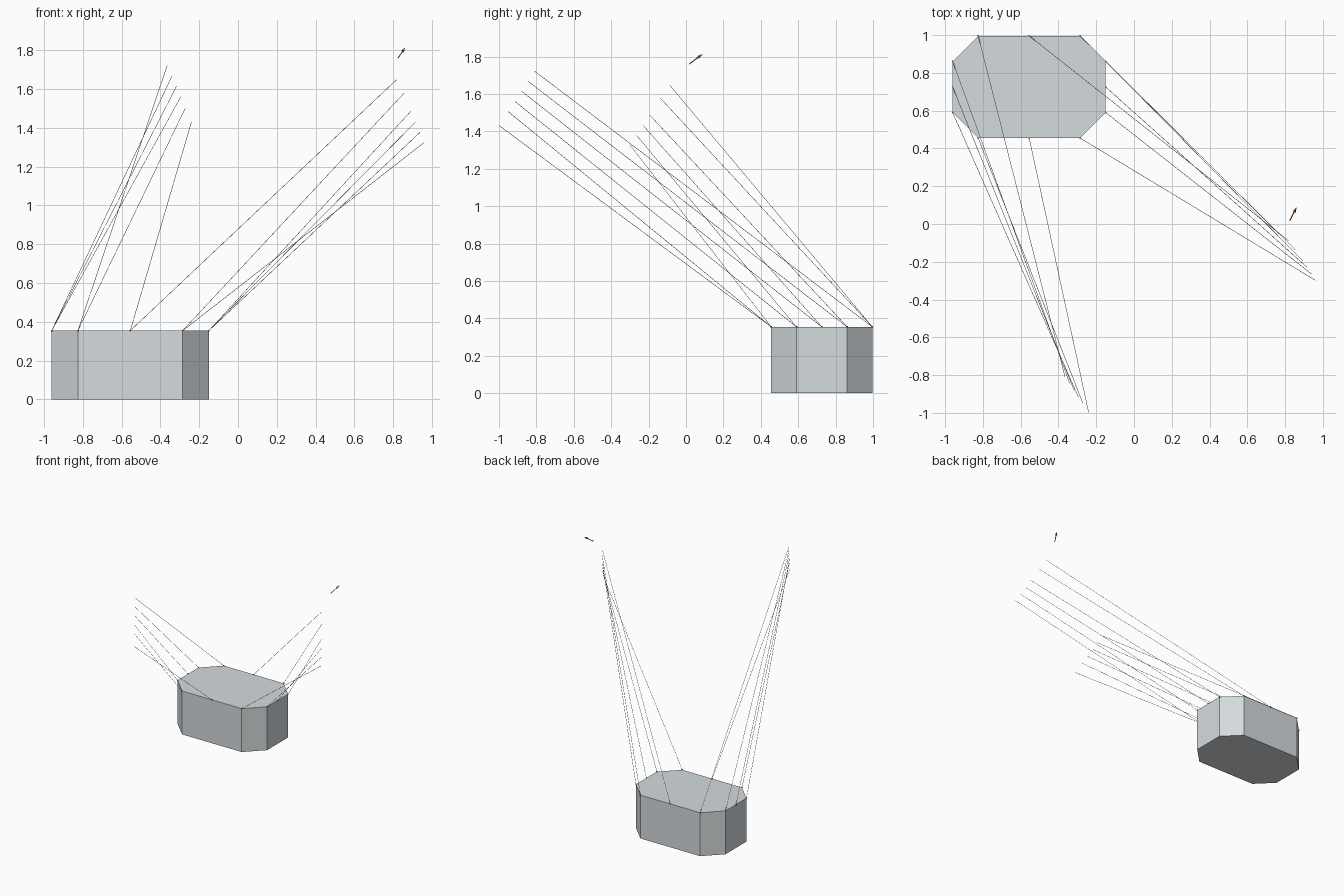
import bpy, bmesh
from mathutils import Vector

if "Cube" in bpy.data.objects:
    bpy.data.objects.remove(bpy.data.objects["Cube"])


def material(name, rgb):
    m = bpy.data.materials.new(name)
    m.diffuse_color = (*rgb, 1)
    m.use_nodes = True
    m.node_tree.nodes["Principled BSDF"].inputs["Base Color"].default_value = m.diffuse_color
    return m


GREY = material("pale grey", (0.665, 0.71, 0.73))
ROPE = material("rope grey", (0.60, 0.60, 0.58))
WOOD = material("golden brown", (0.50, 0.23, 0.05))


def make_object(name, bm, mat):
    bmesh.ops.recalc_face_normals(bm, faces=bm.faces)
    me = bpy.data.meshes.new(name)
    bm.to_mesh(me)
    bm.free()
    me.materials.append(mat)
    ob = bpy.data.objects.new(name, me)
    bpy.context.collection.objects.link(ob)
    return ob


def rod(bm, a, b, r1, r2, sides=4):
    """Straight tapered rod between two points."""
    a, b = Vector(a), Vector(b)
    d = b - a
    verts = bmesh.ops.create_cone(bm, cap_ends=True, segments=sides, radius1=r1,
                                  radius2=r2, depth=d.length)["verts"]
    rot = d.to_track_quat('Z', 'Y')
    for v in verts:
        v.co = rot @ v.co + (a + b) / 2


# Octagonal block
X0, X1, Y0, Y1, H, C = -0.96, -0.15, 0.455, 0.996, 0.355, 0.135
XM, YM = (X0 + X1) / 2, (Y0 + Y1) / 2
outline = [(X0 + C, Y0), (X1 - C, Y0), (X1, Y0 + C), (X1, Y1 - C),
           (X1 - C, Y1), (X0 + C, Y1), (X0, Y1 - C), (X0, Y0 + C)]
bm = bmesh.new()
base = bm.faces.new([bm.verts.new((x, y, 0)) for x, y in outline])
top = bmesh.ops.extrude_face_region(bm, geom=[base], use_keep_orig=True)["geom"]
for v in top:
    if isinstance(v, bmesh.types.BMVert):
        v.co.z = H
make_object("block", bm, GREY)

# Rope anchors around the rim, each group ordered front to back
left_anchors = [(XM, Y0), (X0 + C, Y0), (X0, Y0 + C), (X0, YM), (X0, Y1 - C), (X0 + C, Y1)]
right_anchors = [(X1 - C, Y0), (X1, Y0 + C), (X1, YM), (X1, Y1 - C), (X1 - C, Y1), (XM, Y1)]
left_ends = [(-0.24, -0.998, 1.43), (-0.27, -0.95, 1.505), (-0.295, -0.915, 1.56),
             (-0.317, -0.88, 1.615), (-0.34, -0.845, 1.668), (-0.365, -0.81, 1.722)]
right_ends = [(0.96, -0.298, 1.325), (0.938, -0.263, 1.377), (0.915, -0.228, 1.43),
              (0.892, -0.194, 1.487), (0.854, -0.137, 1.577), (0.817, -0.088, 1.648)]

# Taut ropes, with small knots where they meet the block
for side, anchors, ends in (("left", left_anchors, left_ends),
                            ("right", right_anchors, right_ends)):
    ropes, knots = bmesh.new(), bmesh.new()
    for (x, y), end in zip(anchors, ends):
        rod(ropes, (x, y, H), end, 0.0013, 0.0013)
        rod(knots, (x, y, H - 0.004), (x, y, H + 0.004), 0.005, 0.005, 6)
    make_object(side + "_ropes", ropes, ROPE)
    make_object(side + "_knots", knots, WOOD)

# Small flying dart: shaft and pointed head
tail, tip = Vector((0.825, 0.018, 1.76)), Vector((0.860, 0.087, 1.812))
neck = tail.lerp(tip, 0.68)
bm = bmesh.new()
rod(bm, tail, neck, 0.003, 0.003, 4)
make_object("dart_shaft", bm, WOOD)
bm = bmesh.new()
rod(bm, neck, tip, 0.009, 0.0005, 4)
make_object("dart_head", bm, WOOD)
